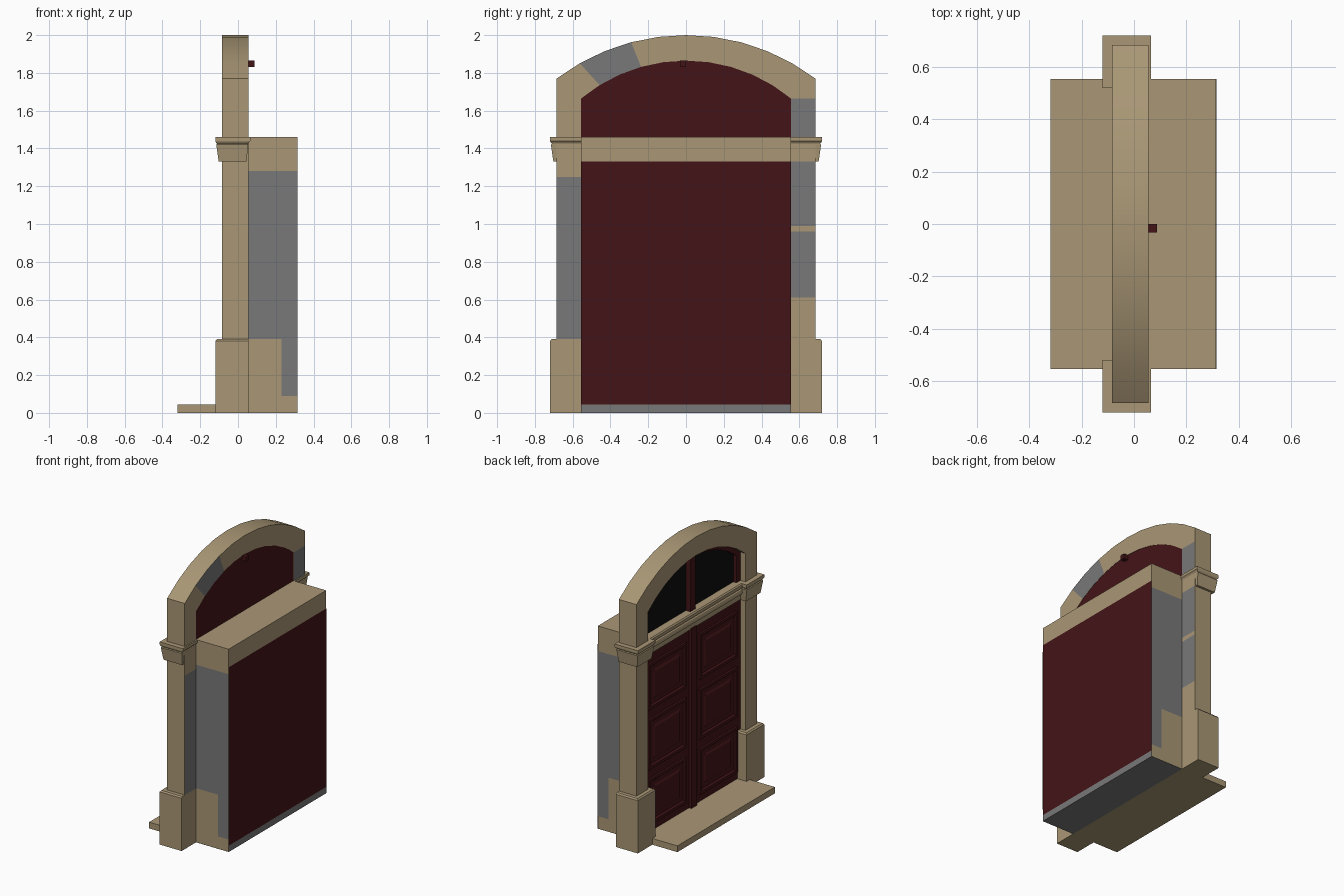
import bpy, bmesh, math

if "Cube" in bpy.data.objects:
    bpy.data.objects.remove(bpy.data.objects["Cube"])


def material(name, r, g, b):
    m = bpy.data.materials.new(name)
    m.diffuse_color = (r, g, b, 1)
    m.use_nodes = True
    m.node_tree.nodes["Principled BSDF"].inputs["Base Color"].default_value = m.diffuse_color
    return m


STONE = material("stone", 0.40, 0.31, 0.18)
GREY = material("grey", 0.19, 0.19, 0.19)
RED = material("dark_red", 0.055, 0.007, 0.008)
BLACK = material("dark_glass", 0.004, 0.004, 0.004)


def loft(name, rings, mat, smooth=False):
    """Closed solid through rings of equal point count."""
    bm = bmesh.new()
    loops = [[bm.verts.new(p) for p in ring] for ring in rings]
    n = len(loops[0])
    for a, b in zip(loops, loops[1:]):
        for i in range(n):
            j = (i + 1) % n
            bm.faces.new((a[i], a[j], b[j], b[i]))
    bm.faces.new(loops[0])
    bm.faces.new(loops[-1])
    bmesh.ops.recalc_face_normals(bm, faces=bm.faces)
    me = bpy.data.meshes.new(name)
    bm.to_mesh(me)
    bm.free()
    ob = bpy.data.objects.new(name, me)
    bpy.context.collection.objects.link(ob)
    me.materials.append(mat)
    if smooth:
        bpy.ops.object.select_all(action='DESELECT')
        ob.select_set(True)
        bpy.context.view_layer.objects.active = ob
        bpy.ops.object.shade_smooth_by_angle(angle=math.radians(30))
    return ob


def rect(x0, x1, y0, y1, z):
    return [(x0, y0, z), (x1, y0, z), (x1, y1, z), (x0, y1, z)]


def box(name, x0, x1, y0, y1, z0, z1, mat):
    return loft(name, [rect(x0, x1, y0, y1, z0), rect(x0, x1, y0, y1, z1)], mat)


def prism(name, yz, x0, x1, mat, smooth=False):
    return loft(name, [[(x, y, z) for y, z in yz] for x in (x0, x1)], mat, smooth)


def patch(name, pts, mat):
    me = bpy.data.meshes.new(name)
    me.from_pydata(pts, [], [range(len(pts))])
    me.materials.append(mat)
    bpy.context.collection.objects.link(bpy.data.objects.new(name, me))


def arch(half, spring, top, n=10):
    """Segmental arch points from -y to +y."""
    rise = top - spring
    r = (half * half + rise * rise) / (2 * rise)
    a = math.asin(half / r)
    return [(r * math.sin(a * (2 * i / n - 1)),
             top - r + r * math.cos(a * (2 * i / n - 1))) for i in range(n + 1)]


def back_patch(name, y0, y1, z0, z1, x, mat):
    patch(name, [(x, y0, z0), (x, y1, z0), (x, y1, z1), (x, y0, z1)], mat)


# Arched stone surround
outer, inner = arch(0.685, 1.77, 2.0), arch(0.555, 1.665, 1.865)
prism("arched_surround",
      [(-0.685, 0)] + outer + [(0.685, 0), (0.555, 0)] + inner[::-1] + [(-0.555, 0)],
      -0.085, 0.055, STONE, True)

# Grey areas on the back of the surround
for y0, y1, z0, z1 in ((-0.685, -0.555, 0.39, 1.25), (0.555, 0.685, 0.61, 0.96),
                       (0.555, 0.685, 0.99, 1.33), (0.555, 0.685, 1.46, 1.665)):
    back_patch("surround_back_patch", y0, y1, z0, z1, 0.056, GREY)
patch("arch_back_patch", [(0.056, y, z) for y, z in outer[1:4] + inner[1:4][::-1]][:6], GREY)

# Plinths and capitals on both pillars
for s in (-1, 1):
    loft("plinth", [rect(-0.12 + d, 0.055, s * (0.52 + d), s * (0.72 - d), z)
                    for d, z in ((0, 0), (0, 0.38), (0.008, 0.39))], STONE)
    loft("capital", [rect(-0.12 + d, b, s * (0.52 + d), s * (0.72 - d), z)
                     for d, b, z in ((0.018, 0.045, 1.33), (0.015, 0.047, 1.35),
                                     (0.005, 0.054, 1.42), (0.010, 0.054, 1.425),
                                     (0.003, 0.058, 1.432), (0, 0.065, 1.44),
                                     (0, 0.065, 1.46))], STONE)

# Doorstep
box("doorstep", -0.32, 0.055, -0.555, 0.555, 0, 0.045, STONE)

# Deep wall block behind the door, with coloured faces
box("wall_block", 0.055, 0.314, -0.555, 0.555, 0, 1.46, STONE)
back_patch("door_back", -0.555, 0.555, 0.045, 1.33, 0.315, RED)
back_patch("sill_back", -0.555, 0.555, 0, 0.045, 0.315, GREY)
patch("block_underside", rect(0.055, 0.315, 0.555, -0.555, -0.0005), GREY)
for s in (-1, 1):
    y = s * 0.556
    pts = [(0.055, 0.39), (0.23, 0.39), (0.23, 0.09), (0.315, 0.09),
           (0.315, 1.28), (0.055, 1.28)]
    patch("block_side_patch", [(x, y, z) for x, z in pts[::-s]], GREY)

# Double door with raised panels
box("door_slab", -0.045, 0.055, -0.555, 0.555, 0.045, 1.34, RED)
box("door_centre_strip", -0.065, -0.045, -0.03, 0.03, 0.045, 1.34, RED)
for s in (-1, 1):
    for z0, z1 in ((0.10, 0.43), (0.50, 0.86), (0.93, 1.26)):
        y0, y1 = s * 0.075, s * 0.505
        rings = []
        for d, x in ((0, -0.045), (0, -0.06), (0.02, -0.06), (0.03, -0.048),
                     (0.06, -0.048), (0.075, -0.056)):
            a, b = y0 + s * d, y1 - s * d
            rings.append([(x, a, z0 + d), (x, b, z0 + d), (x, b, z1 - d), (x, a, z1 - d)])
        loft("door_panel", rings, RED)

# Moulded transom bar
prof = [(0.055, 1.33), (-0.055, 1.33), (-0.062, 1.35), (-0.062, 1.37), (-0.074, 1.378),
        (-0.08, 1.395), (-0.076, 1.412), (-0.068, 1.42), (-0.084, 1.43), (-0.084, 1.452),
        (-0.076, 1.46), (0.055, 1.46)]
loft("transom_bar", [[(x, y, z) for x, z in prof] for y in (-0.556, 0.556)], STONE, True)

# Arched fanlight: backing, glass, frame, mullion
light = [(-0.555, 1.46)] + inner + [(0.555, 1.46)]
prism("fanlight_back", light, -0.005, 0.053, RED)
prism("fanlight_glass", light, -0.02, -0.005, BLACK)
hole = arch(0.51, 1.655, 1.835)
prism("fanlight_frame", light + [(0.51, 1.46)] + hole[::-1] + [(-0.51, 1.46)],
      -0.045, -0.02, RED)
box("fanlight_mullion", -0.055, -0.02, -0.03, 0.03, 1.46, 1.845, RED)
box("fanlight_catch", 0.05, 0.087, -0.033, 0, 1.83, 1.865, RED)
